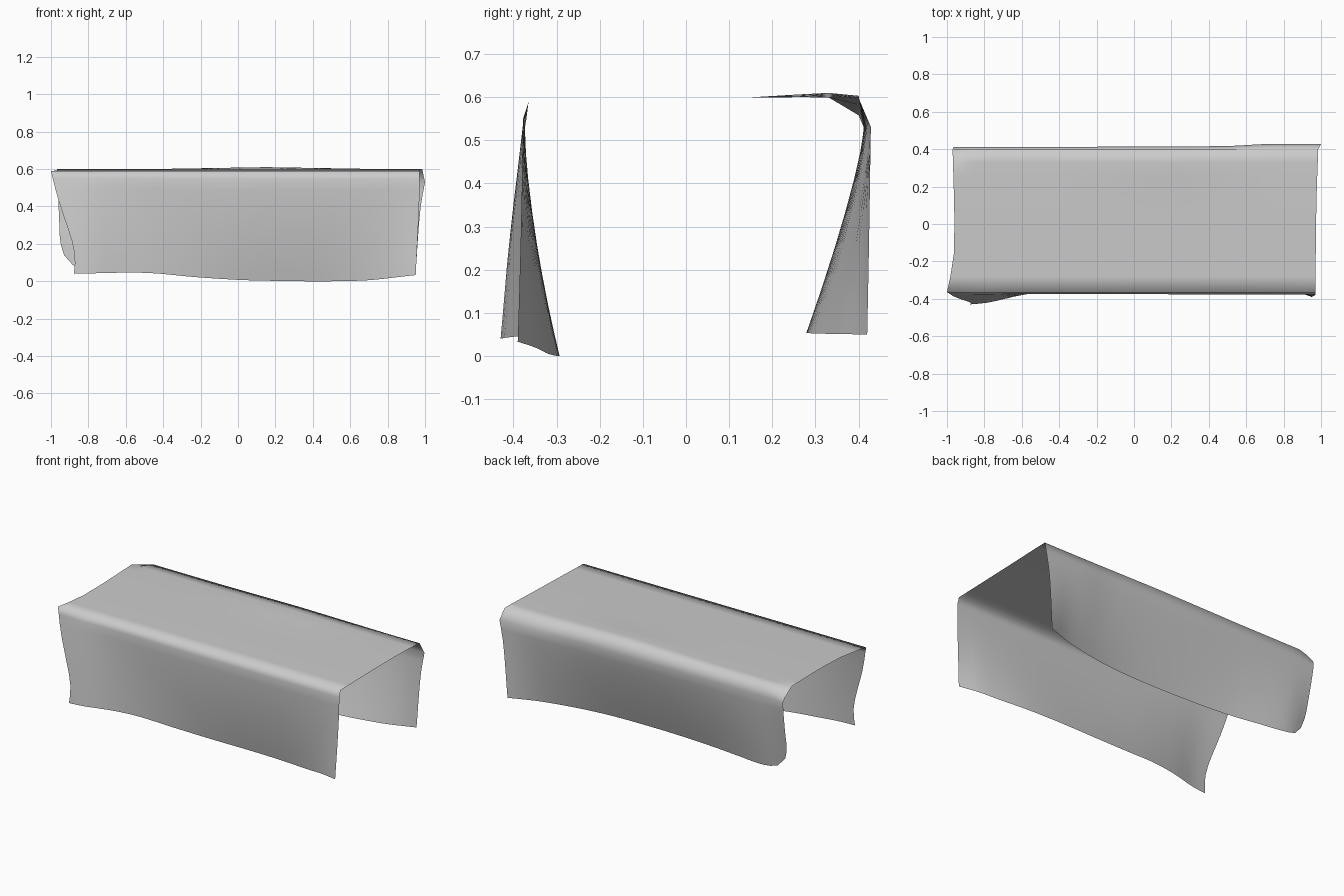
import bpy
import bmesh

if "Cube" in bpy.data.objects:
    bpy.data.objects.remove(bpy.data.objects["Cube"])


def curve(keys, x):
    """Smooth interpolation (cubic Hermite) through (x, value) keys."""
    x = min(max(x, keys[0][0]), keys[-1][0])
    n = len(keys)

    def slope(k):
        a, b = keys[max(k - 1, 0)], keys[min(k + 1, n - 1)]
        return (b[1] - a[1]) / (b[0] - a[0])

    for k in range(n - 1):
        (x0, y0), (x1, y1) = keys[k], keys[k + 1]
        if x <= x1:
            d = x1 - x0
            t = (x - x0) / d
            return ((2*t**3 - 3*t*t + 1) * y0 + (t**3 - 2*t*t + t) * d * slope(k)
                    + (3*t*t - 2*t**3) * y1 + (t**3 - t*t) * d * slope(k + 1))
    return keys[-1][1]


# Hems of the two hanging sides, along x
FRONT_HEM_Y = [(-.88, -.43), (-.78, -.42), (-.6, -.38), (-.3, -.335), (.1, -.3),
               (.5, -.297), (.8, -.34), (.95, -.39)]
FRONT_HEM_Z = [(-.88, .04), (-.5, .045), (-.2, .02), (.1, .004), (.65, .003), (.95, .033)]
BACK_HEM_Y = [(-.94, .34), (-.8, .35), (-.4, .30), (0, .28), (.4, .29), (.75, .35), (.95, .42)]
BACK_HEM_Z = [(-.94, .15), (-.87, .08), (-.6, .06), (0, .055), (.95, .05)]

# Side edges: left and right x by row position
FRONT_LEFT = [(0, -1), (.28, -.96), (.7, -.885), (.85, -.872), (1, -.877)]
FRONT_RIGHT = [(0, .972), (.35, .968), (1, .95)]
TOP_LEFT = [(-.36, -1), (-.2, -.967), (0, -.96), (.4, -.97)]
TOP_RIGHT = [(-.36, .97), (.1, .975), (.4, .985)]
BACK_LEFT = [(0, -.965), (.3, -.96), (.6, -.955), (.85, -.95), (1, -.93)]
BACK_RIGHT = [(0, 1.0), (.3, .975), (1, .95)]


def front_point(u, t):
    x = curve(FRONT_LEFT, t) * (1 - u) + curve(FRONT_RIGHT, t) * u
    top_y = curve([(-1, -.36), (-.8, -.372), (1, -.378)], x)
    power = curve([(0, .75), (.2, 1.1), (.5, 1.7), (1, 1.5)], u)
    y = top_y + (curve(FRONT_HEM_Y, x) - top_y) * t ** power
    return x, y, .587 + (curve(FRONT_HEM_Z, x) - .587) * t


def top_point(u, y):
    x = curve(TOP_LEFT, y) * (1 - u) + curve(TOP_RIGHT, y) * u
    z = curve([(-.36, .589), (0, .597), (.3, .600), (.4, .598)], y)
    # soft swell near the back edge
    swell = max(0, 1 - abs(x - .15) / .6) * max(0, 1 - abs(y - .32) / .15)
    # sagging back left corner
    sag = max(0, 1 - (x + .97) / .08) * max(0, (y - .33) / .07)
    return x, y, z + .011 * swell - .04 * sag


def back_point(u, t):
    x = curve(BACK_LEFT, t) * (1 - u) + curve(BACK_RIGHT, t) * u
    top_y = curve([(-.96, .412), (-.2, .413), (.5, .417), (.72, .428), (1, .428)], x)
    y = top_y + (curve(BACK_HEM_Y, x) - top_y) * t ** 1.25
    return x, y, .53 + (curve(BACK_HEM_Z, x) - .53) * t


# Cross-section rows run from the front hem, over the top, to the back hem
COLUMNS = 40
rows = [(front_point, t) for t in (1, .9, .8, .68, .56, .43, .3, .17, .07)]
rows += [(top_point, y) for y in (-.365, -.28, -.16, 0, .14, .25, .33, .40)]
rows += [(back_point, t) for t in (0, .12, .26, .42, .58, .74, .88, 1)]

bm = bmesh.new()
grid = [[bm.verts.new(f(i / COLUMNS, v)) for i in range(COLUMNS + 1)] for f, v in rows]
for a, b in zip(grid, grid[1:]):
    for i in range(COLUMNS):
        bm.faces.new((a[i], a[i + 1], b[i + 1], b[i])).smooth = True

mesh = bpy.data.meshes.new("draped_cloth")
bm.to_mesh(mesh)
bm.free()
cloth = bpy.data.objects.new("draped_cloth", mesh)
bpy.context.collection.objects.link(cloth)

# Plain grey fabric
fabric = bpy.data.materials.new("light_grey_fabric")
fabric.diffuse_color = (.6, .6, .6, 1)
fabric.use_nodes = True
fabric.node_tree.nodes["Principled BSDF"].inputs["Base Color"].default_value = fabric.diffuse_color
mesh.materials.append(fabric)
